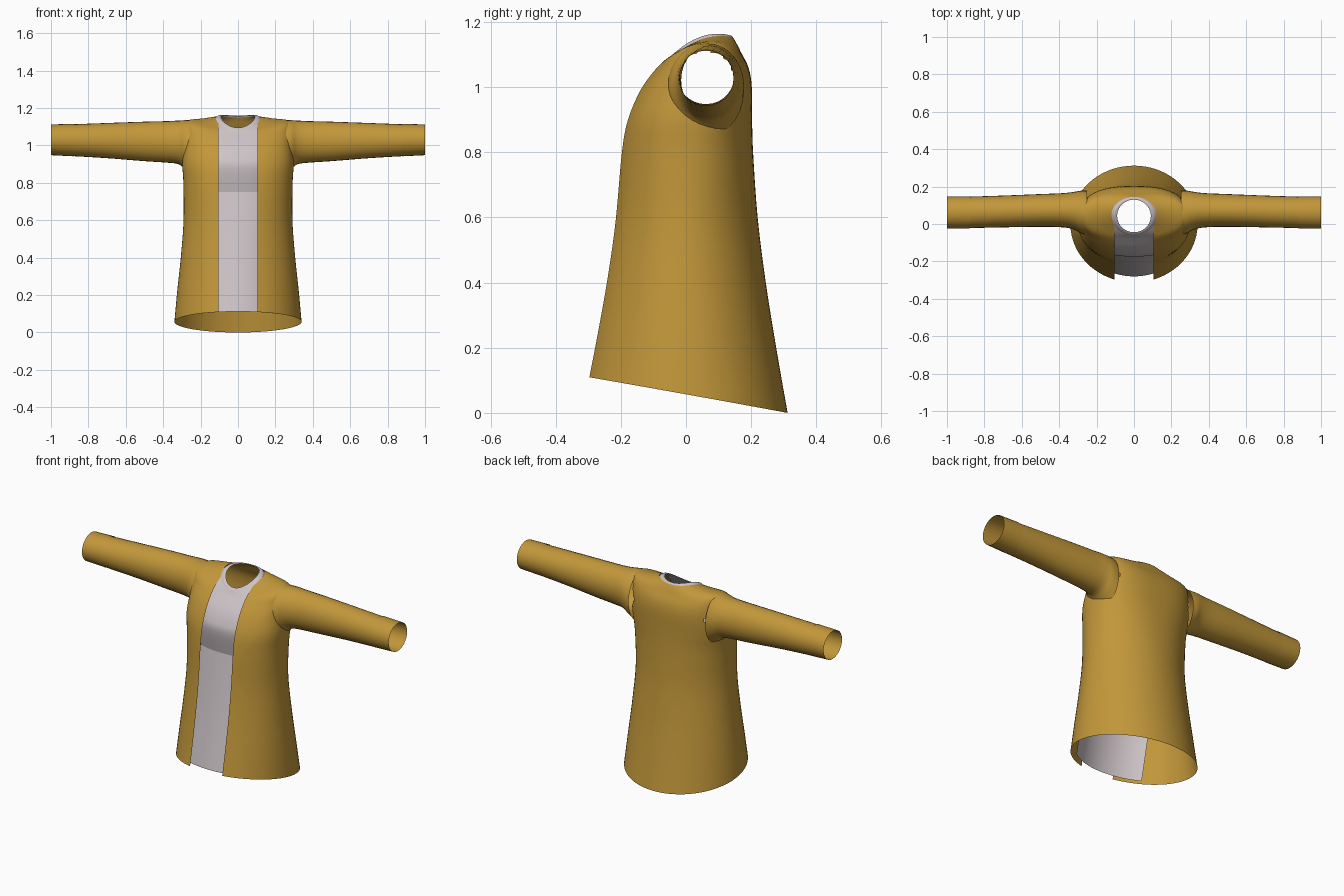
import bpy, bmesh, math

cube = bpy.data.objects.get("Cube")
if cube:
    bpy.data.objects.remove(cube)


def material(name, rgb):
    m = bpy.data.materials.new(name)
    m.use_nodes = True
    m.diffuse_color = (*rgb, 1)
    m.node_tree.nodes["Principled BSDF"].inputs["Base Color"].default_value = (*rgb, 1)
    return m


OCHRE = material("ochre cloth", (0.54, 0.31, 0.042))
GREY = material("pale grey cloth", (0.61, 0.55, 0.57))


def smooth_rows(rows, steps=4):
    """Catmull-Rom interpolation of the given section rows."""
    out = []
    for i in range(len(rows) - 1):
        quad = (rows[max(i - 1, 0)], rows[i], rows[i + 1], rows[min(i + 2, len(rows) - 1)])
        for s in range(steps):
            t = s / steps
            out.append([0.5 * (2 * b + (c - a) * t + (2 * a - 5 * b + 4 * c - d) * t * t
                               + (3 * b - a - 3 * c + d) * t ** 3)
                        for a, b, c, d in zip(*quad)])
    return out + [list(rows[-1])]


def skin(name, loops, closed, mat, drop=None):
    """Join successive point loops with quads, leaving out faces that lie inside drop."""
    bm = bmesh.new()
    vs = [[bm.verts.new(p) for p in loop] for loop in loops]
    n = len(vs[0])
    for lo, hi in zip(vs, vs[1:]):
        for j in range(n if closed else n - 1):
            k = (j + 1) % n
            quad = (lo[j], lo[k], hi[k], hi[j])
            if not (drop and all(drop(v.co) for v in quad)):
                bm.faces.new(quad)
    loose = [v for v in bm.verts if not v.link_faces]
    bmesh.ops.delete(bm, geom=loose, context='VERTS')
    bmesh.ops.recalc_face_normals(bm, faces=bm.faces)
    mesh = bpy.data.meshes.new(name)
    bm.to_mesh(mesh)
    bm.free()
    mesh.materials.append(mat)
    for f in mesh.polygons:
        f.use_smooth = True
    ob = bpy.data.objects.new(name, mesh)
    bpy.context.collection.objects.link(ob)
    return ob


def signed_pow(v, e):
    return math.copysign(abs(v) ** e, v)


def body_loop(row, span, limit, n):
    """Rounded cross-section; span is 'all', 'front' (|x| < limit) or 'open' (the rest)."""
    a, yf, yb, zf, zs, zb, p = row
    t = math.asin(min(limit / a, 0.999) ** (p / 2))
    start, end = {'all': (0, math.tau), 'front': (-t, t), 'open': (t, math.tau - t)}[span]
    pts = []
    for j in range(n):
        ang = start + (end - start) * j / (n if span == 'all' else n - 1)
        x = a * signed_pow(math.sin(ang), 2 / p)
        c = signed_pow(math.cos(ang), 2 / p)
        y = (yf + yb) / 2 - c * (yb - yf) / 2
        z = zs + (zf - zb) / 2 * c + ((zf + zb) / 2 - zs) * c * c
        pts.append((x, y, z))
    return pts


def body(name, rows, span, limit, n, mat, drop=None):
    loops = [body_loop(r, span, limit, n) for r in smooth_rows(rows)]
    return skin(name, loops, span == 'all', mat, drop)


def in_armhole(co):
    return abs(co.x) > 0.2 and ((co.y - 0.06) / 0.1) ** 2 + ((co.z - 1.01) / 0.112) ** 2 < 1


# Coat body: half width, front y, back y, front z, side z, back z, squareness
coat = [
    (0.34, -0.312, 0.312, 0.112, 0.057, 0.0, 2),
    (0.325, -0.285, 0.277, 0.25, 0.22, 0.2, 2),
    (0.305, -0.255, 0.245, 0.42, 0.41, 0.4, 2),
    (0.291, -0.23, 0.22, 0.6, 0.6, 0.6, 2),
    (0.292, -0.207, 0.206, 0.8, 0.8, 0.8, 2.2),
    (0.298, -0.185, 0.203, 0.9, 0.9, 0.9, 2.4),
    (0.292, -0.145, 0.202, 0.99, 0.99, 1.0, 2.6),
    (0.288, -0.105, 0.192, 1.045, 1.07, 1.06, 2.6),
    (0.272, -0.075, 0.17, 1.075, 1.13, 1.105, 2.6),
    (0.19, -0.06, 0.155, 1.085, 1.14, 1.135, 2.2),
    (0.12, -0.045, 0.145, 1.09, 1.148, 1.152, 2),
]
body("coat_body", coat, 'open', 0.105, 65, OCHRE, in_armhole)

# Inner shirt: lower front panel, chest panel and collar
lower = [
    (0.315, -0.28, 0.28, 0.112, 0.065, 0.02, 2),
    (0.285, -0.213, 0.22, 0.43, 0.42, 0.42, 2),
    (0.27, -0.152, 0.19, 0.75, 0.75, 0.75, 2.2),
]
body("shirt_lower_panel", lower, 'front', 0.22, 25, GREY)

chest = [
    (0.27, -0.152, 0.19, 0.75, 0.75, 0.75, 2.2),
    (0.275, -0.174, 0.19, 0.88, 0.88, 0.88, 2.4),
    (0.275, -0.16, 0.19, 0.94, 0.94, 0.94, 2.6),
    (0.27, -0.13, 0.18, 0.995, 0.995, 0.995, 2.6),
    (0.265, -0.092, 0.17, 1.04, 1.06, 1.05, 2.6),
    (0.21, -0.07, 0.155, 1.065, 1.12, 1.1, 2.4),
    (0.122, -0.06, 0.147, 1.08, 1.143, 1.148, 2),
]
body("shirt_chest_panel", chest, 'front', 0.15, 25, GREY)

collar = [
    (0.122, -0.06, 0.147, 1.08, 1.143, 1.148, 2),
    (0.106, -0.052, 0.14, 1.09, 1.154, 1.158, 2),
    (0.09, -0.044, 0.13, 1.095, 1.152, 1.158, 2),
]
body("shirt_collar", collar, 'all', 0, 48, GREY)

# Sleeves and cuffs: distance out, front y, back y, bottom z, top z
sleeve = [
    (0.25, -0.06, 0.178, 0.845, 1.137),
    (0.285, -0.05, 0.178, 0.875, 1.135),
    (0.32, -0.03, 0.172, 0.9, 1.133),
    (0.38, -0.018, 0.165, 0.908, 1.13),
    (0.5, -0.015, 0.16, 0.916, 1.127),
    (0.7, -0.018, 0.152, 0.932, 1.12),
    (0.885, -0.022, 0.146, 0.943, 1.113),
]
cuff = [
    (0.88, -0.024, 0.148, 0.942, 1.116),
    (1.0, -0.025, 0.147, 0.948, 1.112),
]


def tube_loop(row, side, n=28):
    x, y0, y1, z0, z1 = row
    return [(side * x,
             (y0 + y1) / 2 + (y1 - y0) / 2 * math.cos(math.tau * j / n),
             (z0 + z1) / 2 + (z1 - z0) / 2 * math.sin(math.tau * j / n)) for j in range(n)]


for label, side in (("left", 1), ("right", -1)):
    for part, rows in (("sleeve", sleeve), ("cuff", cuff)):
        skin(f"{label}_{part}", [tube_loop(r, side) for r in smooth_rows(rows)], True, OCHRE)
